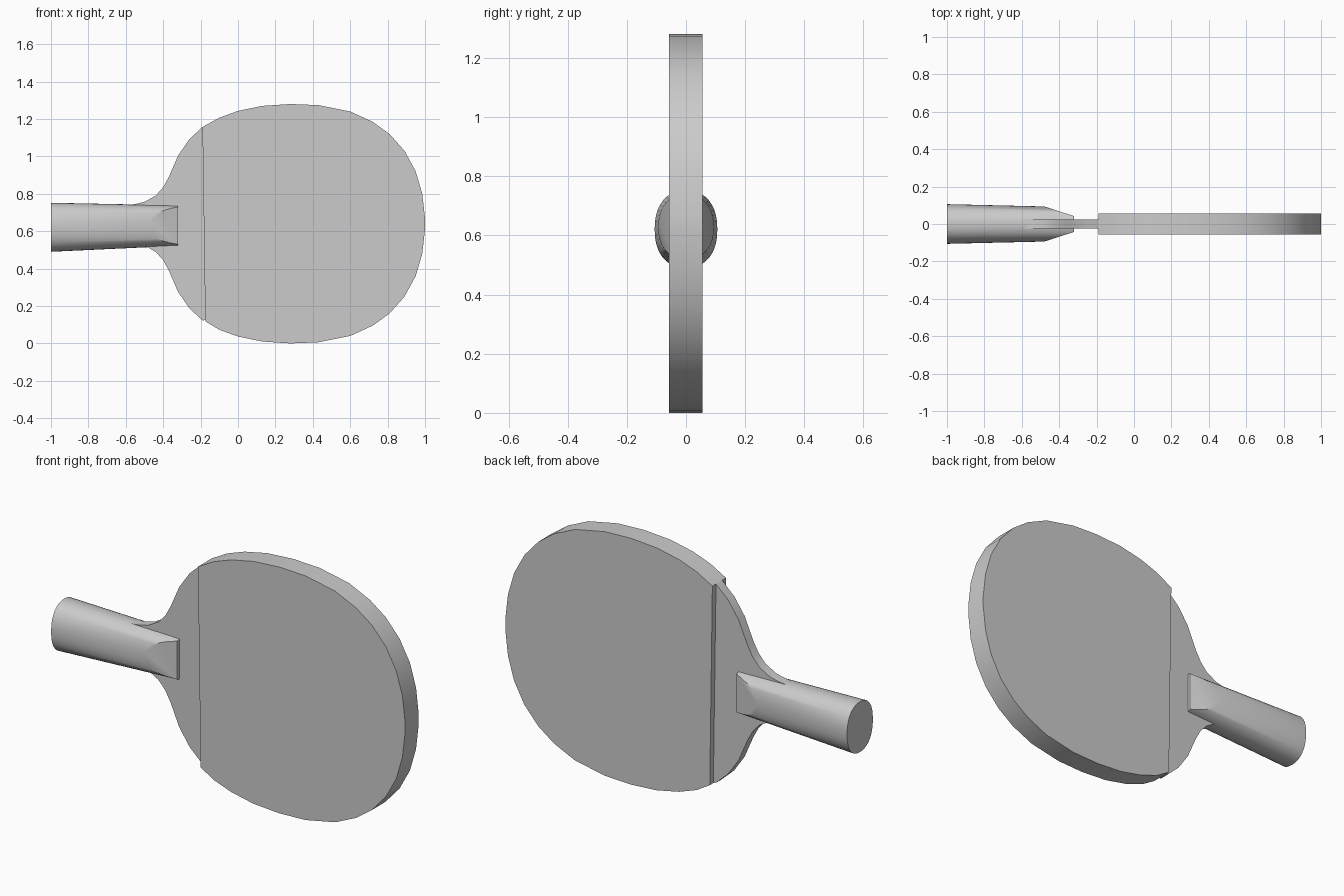
import bpy, bmesh, math
from mathutils import Vector

if "Cube" in bpy.data.objects:
    bpy.data.objects.remove(bpy.data.objects["Cube"], do_unlink=True)

grey = bpy.data.materials.new("plain grey")
grey.use_nodes = True
COLOUR = (0.6, 0.6, 0.6, 1)
grey.diffuse_color = COLOUR
grey.node_tree.nodes["Principled BSDF"].inputs["Base Color"].default_value = COLOUR
MID = 0.64


def finish(bm, name):
    bmesh.ops.recalc_face_normals(bm, faces=bm.faces)
    mesh = bpy.data.meshes.new(name)
    bm.to_mesh(mesh)
    bm.free()
    mesh.materials.append(grey)
    obj = bpy.data.objects.new(name, mesh)
    bpy.context.collection.objects.link(obj)
    bpy.ops.object.select_all(action="DESELECT")
    obj.select_set(True)
    bpy.context.view_layer.objects.active = obj
    bpy.ops.object.shade_smooth_by_angle(angle=math.radians(30))


def slab(name, outline, y0, y1):
    """Extrude an x-z outline from y0 to y1."""
    bm = bmesh.new()
    face = bm.faces.new([bm.verts.new((x, y0, z)) for x, z in outline])
    made = bmesh.ops.extrude_face_region(bm, geom=[face])["geom"]
    verts = [v for v in made if isinstance(v, bmesh.types.BMVert)]
    bmesh.ops.translate(bm, verts=verts, vec=(0, y1 - y0, 0))
    finish(bm, name)


def mirrored(upper):
    return upper + [(x, 2 * MID - z) for x, z in reversed(upper)]


# Thick round pad with a slightly slanted straight edge
pad = mirrored([(-0.19, 1.157), (-0.1, 1.207), (0, 1.243), (0.13, 1.27),
                (0.28, 1.28), (0.43, 1.274), (0.6, 1.24), (0.72, 1.185),
                (0.81, 1.12), (0.89, 1.03), (0.95, 0.92), (0.985, 0.80),
                (1.0, 0.67)])
pad[-1] = (-0.175, 0.118)
slab("rubber_pad", pad, -0.057, 0.055)

# Thin wooden neck flaring from the handle into the pad
neck = mirrored([(-0.6, 0.74), (-0.55, 0.745), (-0.5, 0.757), (-0.44, 0.79),
                 (-0.4, 0.835), (-0.37, 0.89), (-0.32, 1.005), (-0.26, 1.092),
                 (-0.19, 1.157), (-0.12, 1.15)])
slab("blade_neck", neck, -0.025, 0.025)

# Tapered oval handle, sliced on both faces to make a wedge tip
SIDES = 40
bm = bmesh.new()
rings = []
for x, ry, rz, zc in ((-1.0, 0.106, 0.131, 0.621), (-0.32, 0.09, 0.108, 0.63)):
    ring = []
    for i in range(SIDES):
        a = math.tau * i / SIDES
        c, s = math.cos(a), math.sin(a)
        y = math.copysign(abs(c) ** 0.88, c) * ry
        z = math.copysign(abs(s) ** 0.88, s) * rz
        ring.append(bm.verts.new((x, y, zc + z)))
    rings.append(ring)
    bm.faces.new(ring)
for i in range(SIDES):
    j = (i + 1) % SIDES
    bm.faces.new((rings[0][i], rings[0][j], rings[1][j], rings[1][i]))
for side in (-1, 1):
    cut = bmesh.ops.bisect_plane(
        bm, geom=bm.verts[:] + bm.edges[:] + bm.faces[:], dist=1e-5,
        plane_co=Vector((-0.32, side * 0.042, MID)),
        plane_no=Vector((0.052, side * 0.16, 0)).normalized(),
        clear_outer=True)
    edges = [e for e in cut["geom_cut"] if isinstance(e, bmesh.types.BMEdge)]
    bmesh.ops.contextual_create(bm, geom=edges)
finish(bm, "handle")
